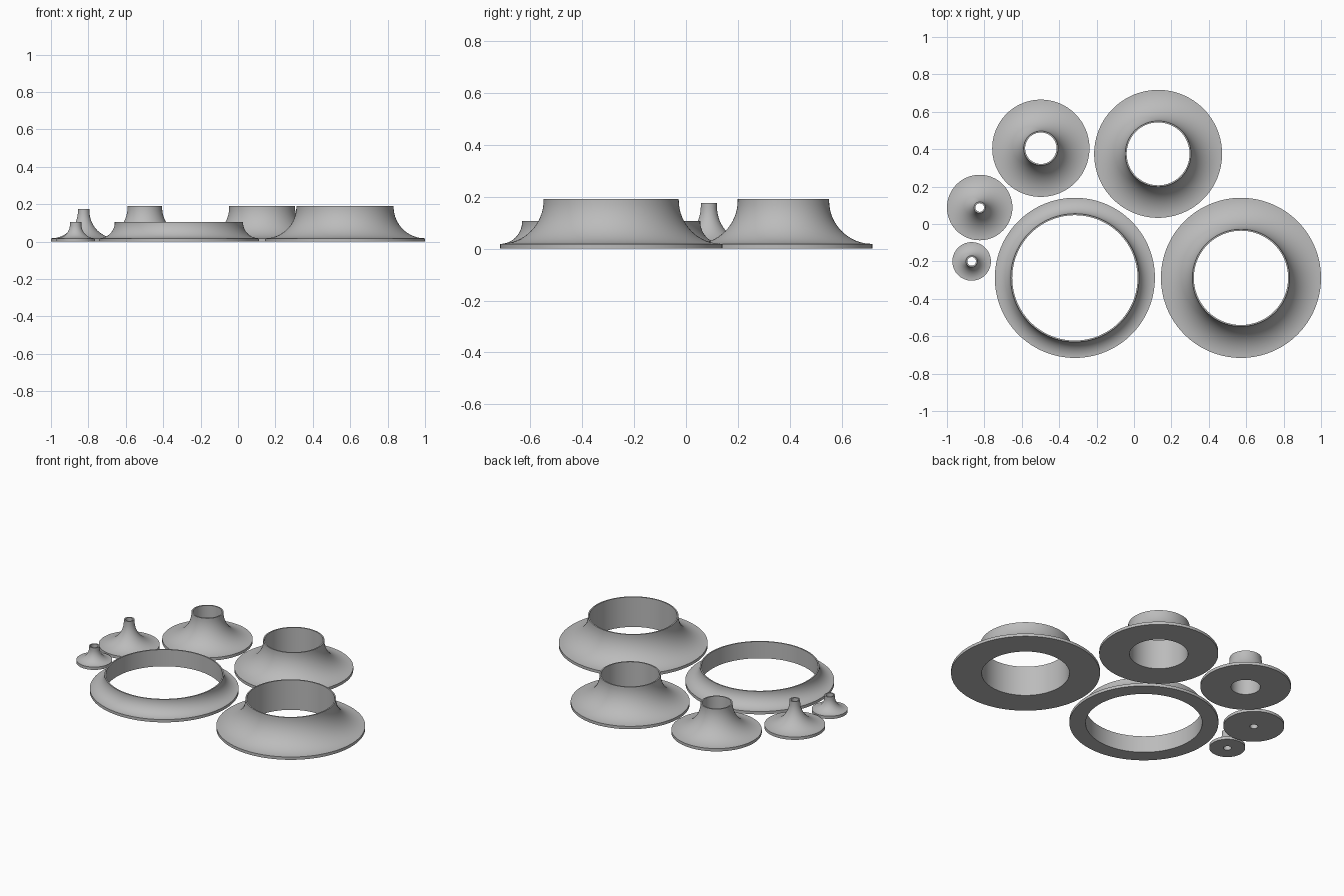
import bpy
import math

cube = bpy.data.objects.get("Cube")
if cube:
    bpy.data.objects.remove(cube, do_unlink=True)

grey = bpy.data.materials.new("plain_grey")
grey.use_nodes = True
colour = (0.5, 0.5, 0.5, 1)
grey.diffuse_color = colour
grey.node_tree.nodes["Principled BSDF"].inputs["Base Color"].default_value = colour

SEGMENTS = 128
ARC_STEPS = 16
RIM = 0.018      # thickness of the flange edge
WALL = 0.008     # thickness of the neck wall


def flared_ring(name, x, y, outer, neck, height):
    """Lathe a closed profile: flat base, thin rim, concave flare, neck, bore."""
    flare = min(outer - neck, height - RIM)
    profile = [(neck - WALL, 0), (outer, 0)]
    for i in range(ARC_STEPS + 1):
        a = math.pi / 2 * i / ARC_STEPS
        profile.append((outer - (outer - neck) * math.sin(a),
                        RIM + flare * (1 - math.cos(a))))
    if height - RIM - flare > 0.001:
        profile.append((neck, height))
    profile.append((neck - WALL, height))

    n = len(profile)
    verts, faces = [], []
    for s in range(SEGMENTS):
        t = 2 * math.pi * s / SEGMENTS
        verts += [(r * math.cos(t), r * math.sin(t), z) for r, z in profile]
        nxt = (s + 1) % SEGMENTS
        for i in range(n):
            j = (i + 1) % n
            faces.append((s * n + i, nxt * n + i, nxt * n + j, s * n + j))

    mesh = bpy.data.meshes.new(name)
    mesh.from_pydata(verts, [], faces)
    mesh.materials.append(grey)
    obj = bpy.data.objects.new(name, mesh)
    obj.location = (x, y, 0)
    bpy.context.collection.objects.link(obj)
    bpy.ops.object.select_all(action="DESELECT")
    obj.select_set(True)
    bpy.context.view_layer.objects.active = obj
    bpy.ops.object.shade_smooth_by_angle(angle=math.radians(30))


# Six collars, arranged in a loop
flared_ring("large_collar", 0.572, -0.288, 0.428, 0.26, 0.19)
flared_ring("medium_collar", 0.129, 0.375, 0.342, 0.176, 0.19)
flared_ring("small_collar", -0.498, 0.405, 0.26, 0.092, 0.19)
flared_ring("narrow_collar", -0.825, 0.088, 0.175, 0.031, 0.175)
flared_ring("tiny_collar", -0.868, -0.2, 0.103, 0.031, 0.106)
flared_ring("low_wide_collar", -0.316, -0.288, 0.428, 0.343, 0.106)
